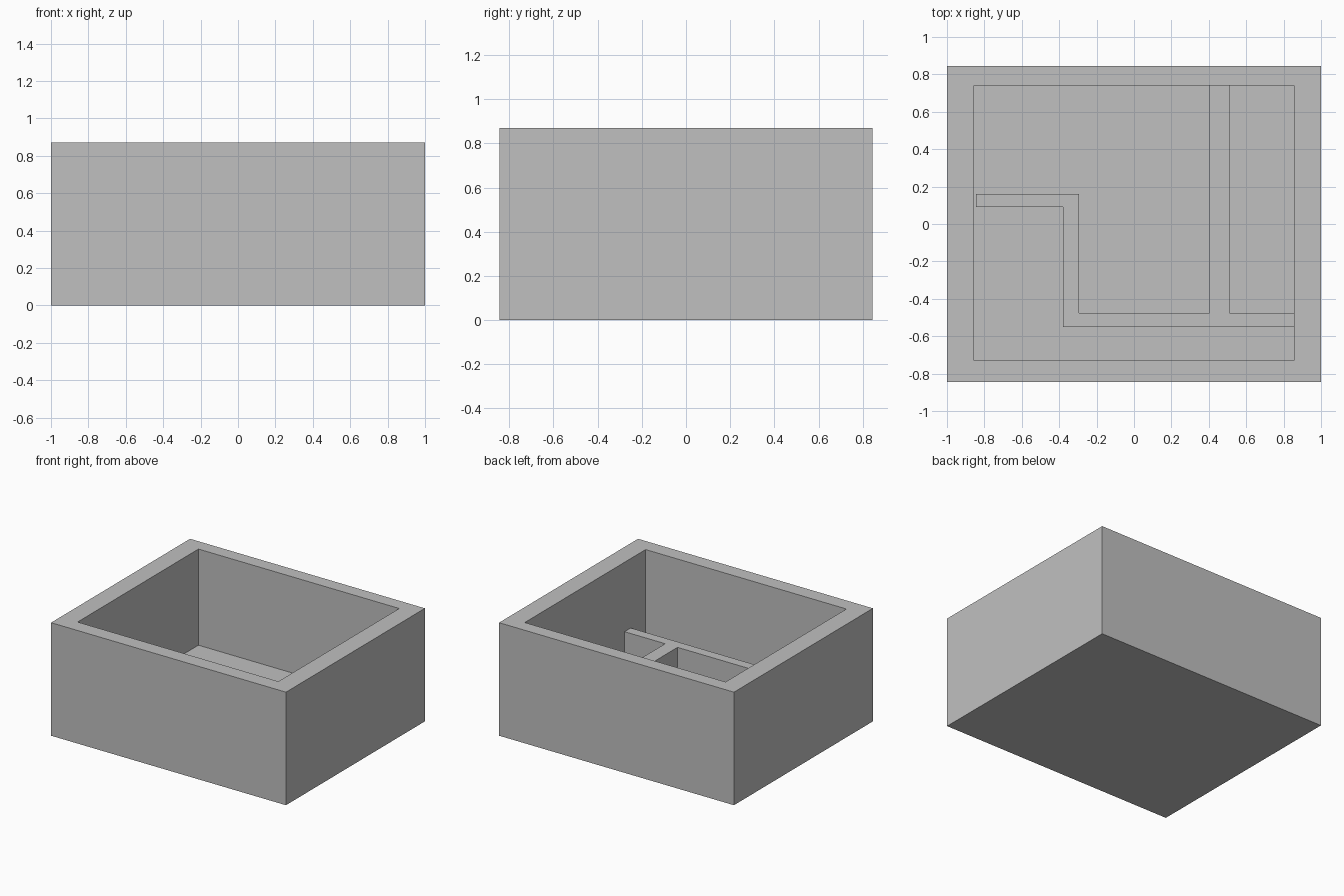
import bpy
import bmesh

cube = bpy.data.objects.get("Cube")
if cube:
    bpy.data.objects.remove(cube, do_unlink=True)

HEIGHT, FLOOR, DIVIDER_TOP = 0.87, 0.13, 0.335
EMBED = 0.05  # how far the dividers sink into the walls and floor before joining

grey = bpy.data.materials.new("light grey")
grey.use_nodes = True
colour = (0.527, 0.527, 0.527, 1)
grey.diffuse_color = colour
grey.node_tree.nodes["Principled BSDF"].inputs["Base Color"].default_value = colour


def prism(name, outline, bottom, top):
    """Extrude a flat outline straight up into a closed solid."""
    bm = bmesh.new()
    base = bm.faces.new([bm.verts.new((x, y, bottom)) for x, y in outline])
    raised = bmesh.ops.extrude_face_region(bm, geom=[base])["geom"]
    verts = [v for v in raised if isinstance(v, bmesh.types.BMVert)]
    bmesh.ops.translate(bm, verts=verts, vec=(0, 0, top - bottom))
    bmesh.ops.recalc_face_normals(bm, faces=bm.faces)
    mesh = bpy.data.meshes.new(name)
    bm.to_mesh(mesh)
    bm.free()
    mesh.materials.append(grey)
    obj = bpy.data.objects.new(name, mesh)
    bpy.context.collection.objects.link(obj)
    return obj


def rectangle(x0, x1, y0, y1):
    return [(x0, y0), (x1, y0), (x1, y1), (x0, y1)]


def combine(target, other, operation):
    """Apply a boolean and discard the helper solid."""
    mod = target.modifiers.new(operation.title(), 'BOOLEAN')
    mod.operation, mod.object, mod.solver = operation, other, 'EXACT'
    bpy.context.view_layer.objects.active = target
    bpy.ops.object.modifier_apply(modifier=mod.name)
    bpy.data.objects.remove(other, do_unlink=True)


# Open box with thick walls
box = prism("open_box", rectangle(-1, 1, -0.845, 0.845), 0, HEIGHT)
cavity = prism("cavity", rectangle(-0.855, 0.855, -0.73, 0.74), FLOOR, HEIGHT + 0.1)
combine(box, cavity, 'DIFFERENCE')

# Low stepped partition with a branch to the back wall; its left end stands free
right_end, back_end = 0.855 + EMBED, 0.74 + EMBED
partition = prism("partition", [
    (-0.845, 0.09), (-0.38, 0.09), (-0.38, -0.55), (right_end, -0.55),
    (right_end, -0.475), (0.51, -0.475), (0.51, back_end), (0.405, back_end),
    (0.405, -0.475), (-0.295, -0.475), (-0.295, 0.16), (-0.845, 0.16),
], FLOOR - EMBED, DIVIDER_TOP)
combine(box, partition, 'UNION')
